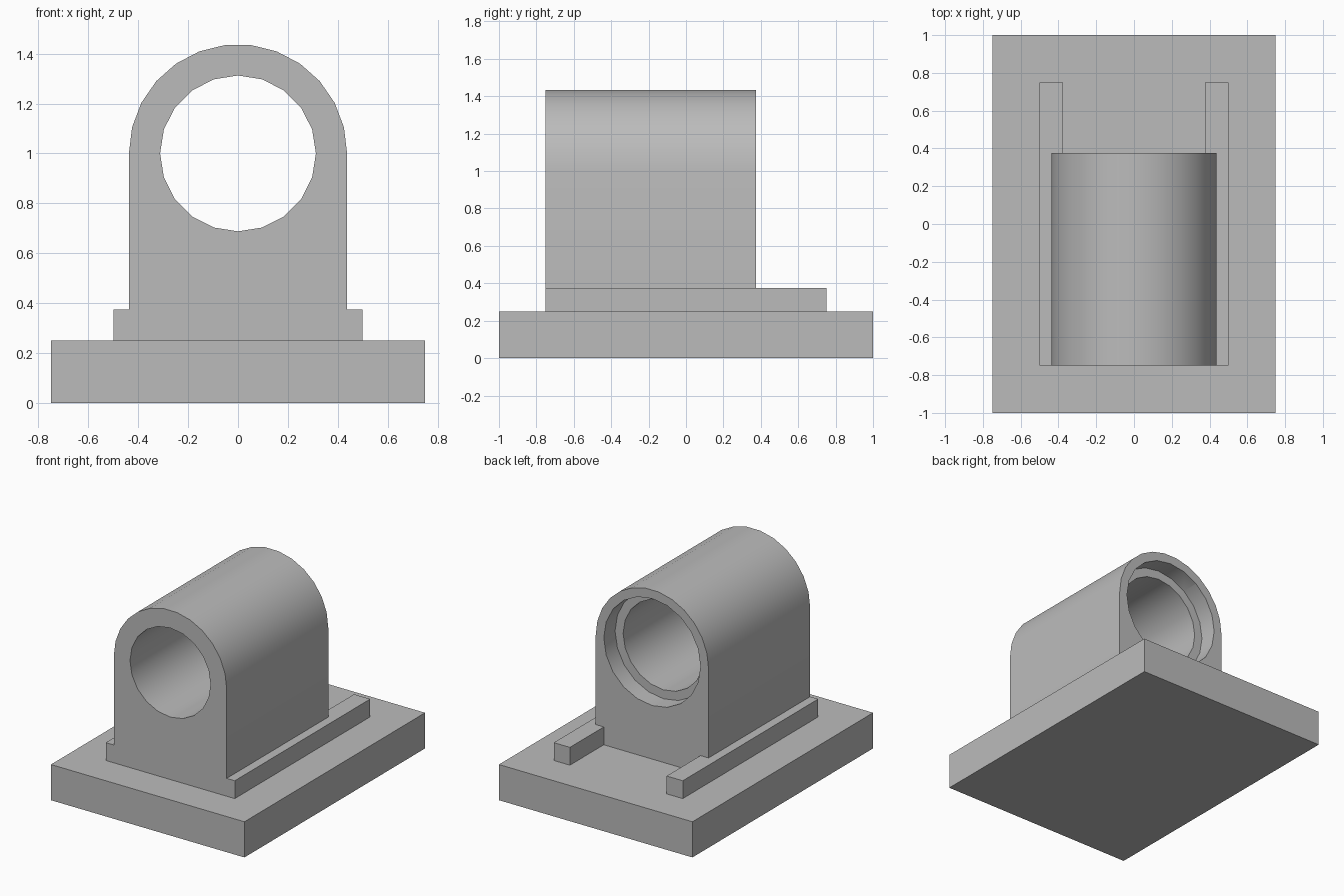
import bpy, bmesh
from math import sin, cos, pi, radians
from mathutils import Vector

cube = bpy.data.objects.get("Cube")
if cube:
    bpy.data.objects.remove(cube, do_unlink=True)

grey = bpy.data.materials.new("plain grey")
grey.use_nodes = True
colour = (0.5, 0.5, 0.5, 1)
grey.diffuse_color = colour
grey.node_tree.nodes["Principled BSDF"].inputs["Base Color"].default_value = colour

BASE_TOP, RAIL_TOP, AXIS_Z = 0.25, 0.375, 1.0
FRONT, HOUSING_BACK, RAIL_BACK = -0.75, 0.375, 0.75
HOUSING_R = 0.4375


def prism(name, outline, depth):
    """Extrude a flat outline along a vector into a closed solid."""
    bm = bmesh.new()
    face = bm.faces.new([bm.verts.new(p) for p in outline])
    ext = bmesh.ops.extrude_face_region(bm, geom=[face], use_keep_orig=True)
    moved = [v for v in ext["geom"] if isinstance(v, bmesh.types.BMVert)]
    bmesh.ops.translate(bm, verts=moved, vec=Vector(depth))
    bmesh.ops.recalc_face_normals(bm, faces=bm.faces)
    mesh = bpy.data.meshes.new(name)
    bm.to_mesh(mesh)
    bm.free()
    mesh.materials.append(grey)
    obj = bpy.data.objects.new(name, mesh)
    bpy.context.collection.objects.link(obj)
    return obj


def arc(radius, y, count, step):
    """Points on an arc about the bore axis, starting at +x."""
    return [(radius * cos(i * step), y, AXIS_Z + radius * sin(i * step))
            for i in range(count)]


def select_only(obj):
    bpy.ops.object.select_all(action='DESELECT')
    obj.select_set(True)
    bpy.context.view_layer.objects.active = obj


# Base plate
prism("base_plate", [(-0.75, -1, 0), (0.75, -1, 0), (0.75, 1, 0), (-0.75, 1, 0)],
      (0, 0, BASE_TOP))

# Side rails, notched around the housing
for side, name in ((1, "left_rail"), (-1, "right_rail")):
    plan = [(HOUSING_R, FRONT), (0.5, FRONT), (0.5, RAIL_BACK), (0.375, RAIL_BACK),
            (0.375, HOUSING_BACK), (HOUSING_R, HOUSING_BACK)]
    prism(name, [(side * x, y, BASE_TOP) for x, y in plan],
          (0, 0, RAIL_TOP - BASE_TOP))

# Arched housing
arch = arc(HOUSING_R, FRONT, 14, pi / 13)
outline = arch + [(-HOUSING_R, FRONT, BASE_TOP), (HOUSING_R, FRONT, BASE_TOP)]
housing = prism("bearing_housing", outline, (0, HOUSING_BACK - FRONT, 0))

# Through bore, and wider counterbore at the back
for name, radius, start in (("bore", 0.3125, FRONT - 0.1),
                            ("counterbore", 0.375, HOUSING_BACK - 0.125)):
    cutter = prism(name, arc(radius, start, 20, pi / 10),
                   (0, HOUSING_BACK + 0.1 - start, 0))
    cutter.hide_render = True
    cut = housing.modifiers.new(name, 'BOOLEAN')
    cut.operation, cut.solver, cut.object = 'DIFFERENCE', 'EXACT', cutter
    select_only(housing)
    bpy.ops.object.modifier_apply(modifier=name)
    bpy.data.objects.remove(cutter, do_unlink=True)

select_only(housing)
bpy.ops.object.shade_smooth_by_angle(angle=radians(30))
